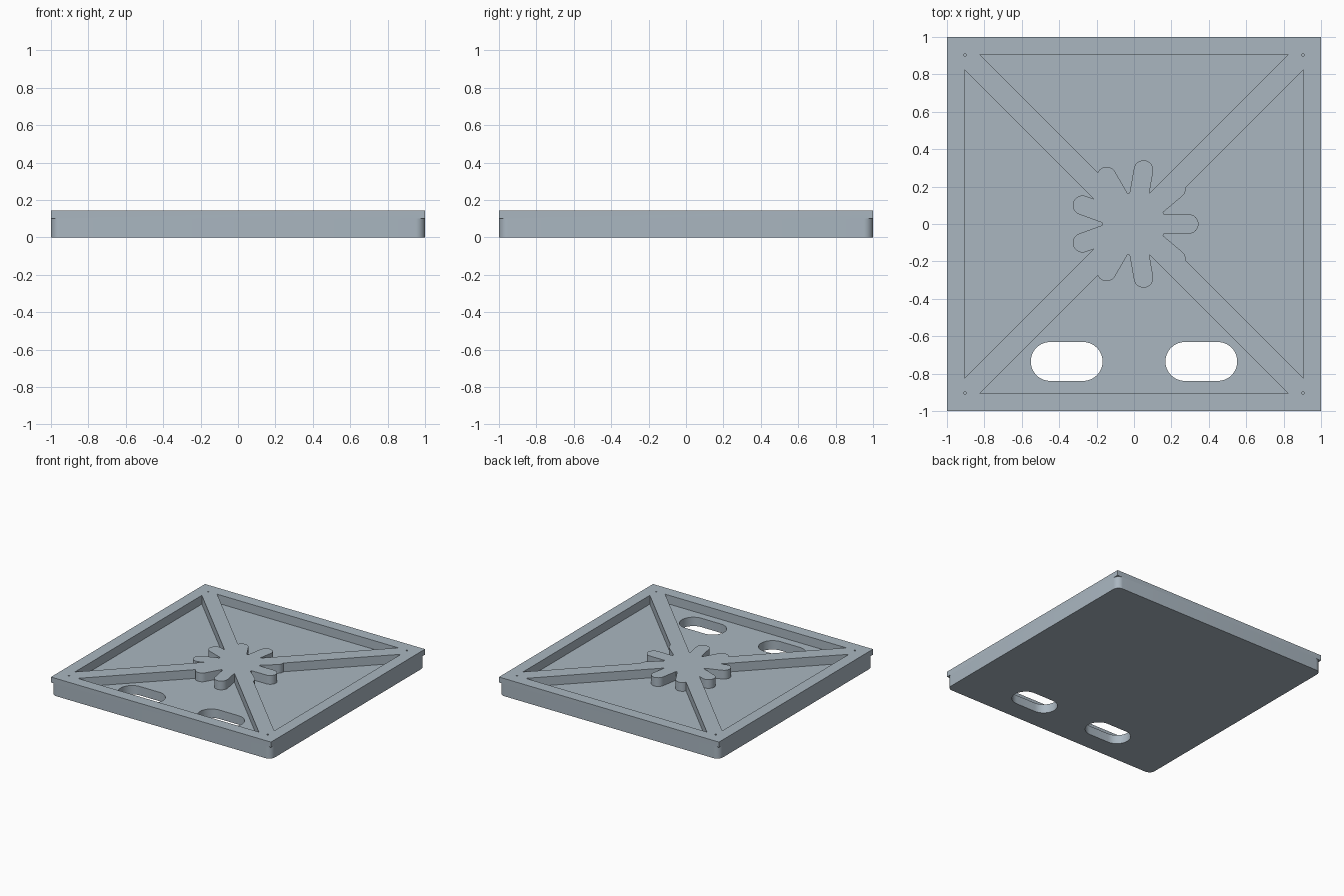
import bpy, bmesh, math

if "Cube" in bpy.data.objects:
    bpy.data.objects.remove(bpy.data.objects["Cube"])

TOP, LIP, FLOOR = 0.145, 0.10, 0.073   # plate top, underside of corner lip, pocket floor

grey = bpy.data.materials.new("blue grey")
grey.diffuse_color = (0.40, 0.47, 0.53, 1)
grey.use_nodes = True
grey.node_tree.nodes["Principled BSDF"].inputs["Base Color"].default_value = grey.diffuse_color


def prism(name, outline, z0, z1):
    """Extrude a closed 2D outline from z0 to z1."""
    bm = bmesh.new()
    face = bm.faces.new([bm.verts.new((x, y, z0)) for x, y in outline])
    up = bmesh.ops.extrude_face_region(bm, geom=[face])
    verts = [v for v in up["geom"] if isinstance(v, bmesh.types.BMVert)]
    bmesh.ops.translate(bm, verts=verts, vec=(0, 0, z1 - z0))
    bmesh.ops.recalc_face_normals(bm, faces=bm.faces)
    mesh = bpy.data.meshes.new(name)
    bm.to_mesh(mesh)
    bm.free()
    mesh.materials.append(grey)
    obj = bpy.data.objects.new(name, mesh)
    bpy.context.collection.objects.link(obj)
    return obj


def arc(cx, cy, r, a0, a1, n):
    return [(cx + r * math.cos(math.radians(a0 + (a1 - a0) * i / n)),
             cy + r * math.sin(math.radians(a0 + (a1 - a0) * i / n))) for i in range(n + 1)]


def square(h):
    return [(-h, -h), (h, -h), (h, h), (-h, h)]


def circle(cx, cy, r, n):
    return arc(cx, cy, r, 0, 360, n)[:-1]


def rotated(points, deg):
    c, s = math.cos(math.radians(deg)), math.sin(math.radians(deg))
    return [(x * c - y * s, x * s + y * c) for x, y in points]


def combine(target, tool, operation):
    """Apply a boolean and remove the tool."""
    mod = target.modifiers.new(operation, 'BOOLEAN')
    mod.operation, mod.solver, mod.object = operation, 'EXACT', tool
    bpy.context.view_layer.objects.active = target
    bpy.ops.object.modifier_apply(modifier=mod.name)
    bpy.data.objects.remove(tool)


# Plate: square slab whose corners are rounded below the lip
plate = prism("plate", square(1), 0, TOP)
r = 0.05
for k in range(4):
    corner = [(1.02, 1.02), (1 - r, 1.02)] + arc(1 - r, 1 - r, r, 90, 0, 10) + [(1.02, 1 - r)]
    combine(plate, prism("corner_cutter", rotated(corner, 90 * k), -0.05, LIP), 'DIFFERENCE')

# Pocket cutter: square recess that leaves diagonal ribs and the flower standing
pocket = prism("pocket_cutter", square(0.905), FLOOR, 0.2)
for deg in (45, 135):
    w = 0.058
    rib = [(-1.6, -w), (1.6, -w), (1.6, w), (-1.6, w)]
    combine(pocket, prism("rib", rotated(rib, deg), 0, 0.3), 'DIFFERENCE')

# Flower: central disc with nine round-ended petals
pw, hub = 0.052, 0.168
a = math.degrees(math.asin(pw / hub))
flower = []
for k in range(9):
    petal = [(hub * math.cos(math.radians(a)), -pw)] + arc(0.293, 0, pw, -90, 90, 16)
    petal.append((hub * math.cos(math.radians(a)), pw))
    flower += rotated(petal, 40 * k)
combine(pocket, prism("flower", flower, 0, 0.3), 'DIFFERENCE')
combine(plate, pocket, 'DIFFERENCE')

# Two hand slots right through the front pocket
for cx in (-0.36, 0.36):
    sr, half = 0.104, 0.088
    slot = arc(cx + half, -0.735, sr, -90, 90, 20) + arc(cx - half, -0.735, sr, 90, 270, 20)
    combine(plate, prism("slot_cutter", slot, -0.1, 0.3), 'DIFFERENCE')

# Small blind screw holes in the corners
for sx in (-1, 1):
    for sy in (-1, 1):
        hole = prism("hole_cutter", circle(sx * 0.903, sy * 0.903, 0.007, 16), FLOOR, 0.3)
        combine(plate, hole, 'DIFFERENCE')

# Smooth curved walls, keep edges sharp
for o in bpy.data.objects:
    o.select_set(o == plate)
bpy.context.view_layer.objects.active = plate
bpy.ops.object.shade_smooth_by_angle(angle=math.radians(30))
